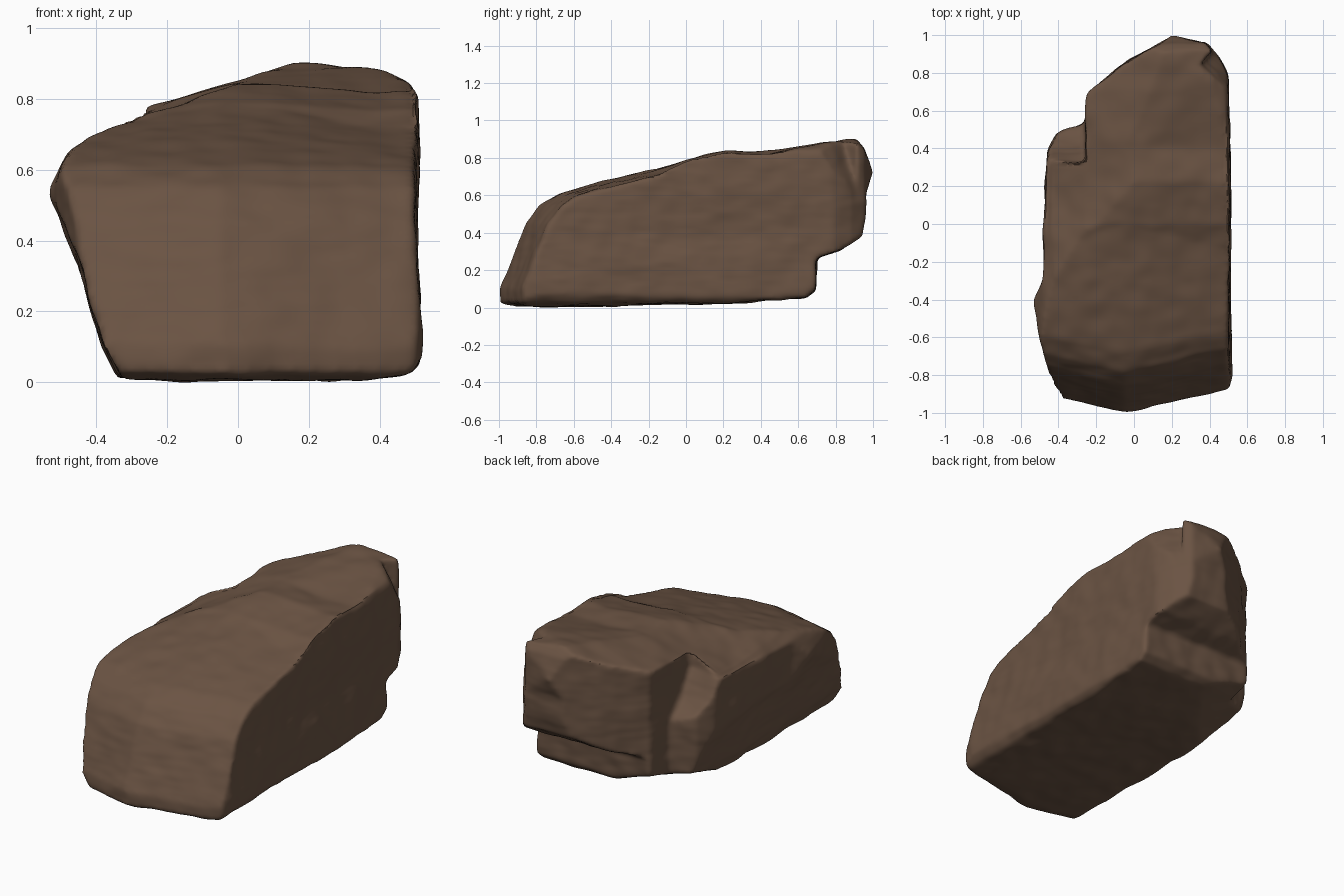
import bpy, bmesh, math
from mathutils import Vector, noise

if "Cube" in bpy.data.objects:
    bpy.data.objects.remove(bpy.data.objects["Cube"], do_unlink=True)


def prism(name, outline, place, stations=(-1.3, 1.3)):
    """Sweep a 2D outline through the boulder; place() maps it into 3D."""
    bm = bmesh.new()
    rings = [[bm.verts.new(place(a, b, d)) for a, b in outline] for d in stations]
    bm.faces.new(rings[0])
    bm.faces.new(rings[-1][::-1])
    for near, far in zip(rings, rings[1:]):
        for i in range(len(near)):
            j = (i + 1) % len(near)
            bm.faces.new((near[j], near[i], far[i], far[j]))
    bmesh.ops.triangulate(bm, faces=bm.faces)
    bmesh.ops.recalc_face_normals(bm, faces=bm.faces)
    mesh = bpy.data.meshes.new(name)
    bm.to_mesh(mesh)
    bm.free()
    obj = bpy.data.objects.new(name, mesh)
    bpy.context.collection.objects.link(obj)
    return obj


def apply_modifier(obj, kind, **settings):
    mod = obj.modifiers.new(kind.title(), kind)
    for key, value in settings.items():
        setattr(mod, key, value)
    bpy.context.view_layer.objects.active = obj
    bpy.ops.object.modifier_apply(modifier=mod.name)


def carve(cutter, operation):
    apply_modifier(boulder, "BOOLEAN", operation=operation,
                   solver="EXACT", object=cutter)
    bpy.data.objects.remove(cutter, do_unlink=True)


# Outlines of the boulder: long side, plan and front
side = [(-1, .02), (-.93, 0), (-.4, .01), (.2, .02), (.64, .05), (.69, .09),
        (.7, .26), (.82, .3), (.94, .38), (.965, .5), (.96, .6), (1, .72),
        (.96, .84), (.91, .9), (.65, .865), (.4, .83), (.23, .845), (0, .79),
        (-.4, .68), (-.68, .61), (-.78, .55), (-.86, .45), (-1, .1)]
plan = [(-.37, -.94), (-.2, -.97), (-.03, -1), (.2, -.95), (.5, -.87),
        (.52, -.8), (.51, 0), (.5, .78), (.45, .88), (.38, .96), (.2, 1),
        (.1, .94), (-.04, .86), (-.25, .69), (-.26, .53),
        (-.4, .48), (-.46, .38), (-.475, 0), (-.48, -.3), (-.53, -.42),
        (-.49, -.65), (-.44, -.84)]
front = [(-.33, 0), (.3, 0), (.48, .02), (.525, .07), (.5, .4), (.505, .8),
         (.48, .85), (.4, .88), (.16, .9), (.02, .85), (-.12, .81),
         (-.26, .77), (-.42, .69), (-.475, .64), (-.53, .53), (-.45, .34),
         (-.38, .1)]


def bowed(a, b, d):
    """The front end falls back towards both sides."""
    return (d, a + (.23 * abs(d + .05) if a < -.3 else 0), b)


boulder = prism("boulder", side, bowed, (-.8, -.05, .8))
carve(prism("plan_cutter", plan, lambda a, b, d: (a, b, d)), "INTERSECT")
carve(prism("front_cutter", front, lambda a, b, d: (a, d, b)), "INTERSECT")

# Sloping left shoulder beside the step in the back
shoulder = [(.33, .68), (.4, .55), (.56, .38), (.8, .38), (.8, 1.2), (.33, 1.2)]
carve(prism("shoulder_cutter", shoulder, lambda a, b, d: (d - 1.56, a, b)),
      "DIFFERENCE")

# Chamfered top corner at the back
corner = [(.83, .9), (.93, .67), (.97, .5), (1.3, .5), (1.3, 1.2), (.83, 1.2)]
carve(prism("corner_cutter", corner,
            lambda a, b, d: ((a - d) * .707, (a + d) * .707, b), (-.6, .35)),
      "DIFFERENCE")

# Underside rising towards the back
underside = [(.2, -.6), (.2, .02), (.9, .23), (.9, -.6)]
carve(prism("underside_cutter", underside,
            lambda a, b, d: (d, a, b - .3 * (d + .3)), (-.8, .8)), "DIFFERENCE")

# Dense even skin with slightly worn edges
apply_modifier(boulder, "REMESH", mode="VOXEL", voxel_size=.014)
apply_modifier(boulder, "SMOOTH", factor=.5, iterations=7)

# Weathering: lumps, layered chips and shallow hollows (x, y, rx, ry, depth) on top
hollows = [(.38, .2, .25, .35, .03), (-.32, .15, .2, .25, .035)]
bm = bmesh.new()
bm.from_mesh(boulder.data)
bm.normal_update()
moves = []
for v in bm.verts:
    p = v.co
    lump = .01 * noise.noise(p * 4) + .006 * noise.noise(p * 10)
    chip = .002 * noise.noise(Vector((p.x * 9, p.y * 9, p.z * 30)))
    move = v.normal * (lump + chip)
    if v.normal.z > .5:
        for x, y, rx, ry, depth in hollows:
            reach = ((p.x - x) / rx) ** 2 + ((p.y - y) / ry) ** 2
            move.z -= depth * math.exp(-reach) * min(1, (v.normal.z - .5) * 3)
    moves.append(move)
for v, move in zip(bm.verts, moves):
    v.co += move

# Rest on the ground
low = min(v.co.z for v in bm.verts)
for v in bm.verts:
    v.co.z -= low
bm.to_mesh(boulder.data)
bm.free()

# Brown stone
stone = bpy.data.materials.new("brown_stone")
stone.use_nodes = True
colour = (.145, .087, .056, 1)
stone.diffuse_color = colour
stone.node_tree.nodes["Principled BSDF"].inputs["Base Color"].default_value = colour
boulder.data.materials.clear()
boulder.data.materials.append(stone)

bpy.ops.object.select_all(action="DESELECT")
boulder.select_set(True)
bpy.context.view_layer.objects.active = boulder
bpy.ops.object.shade_smooth_by_angle(angle=math.radians(40))
